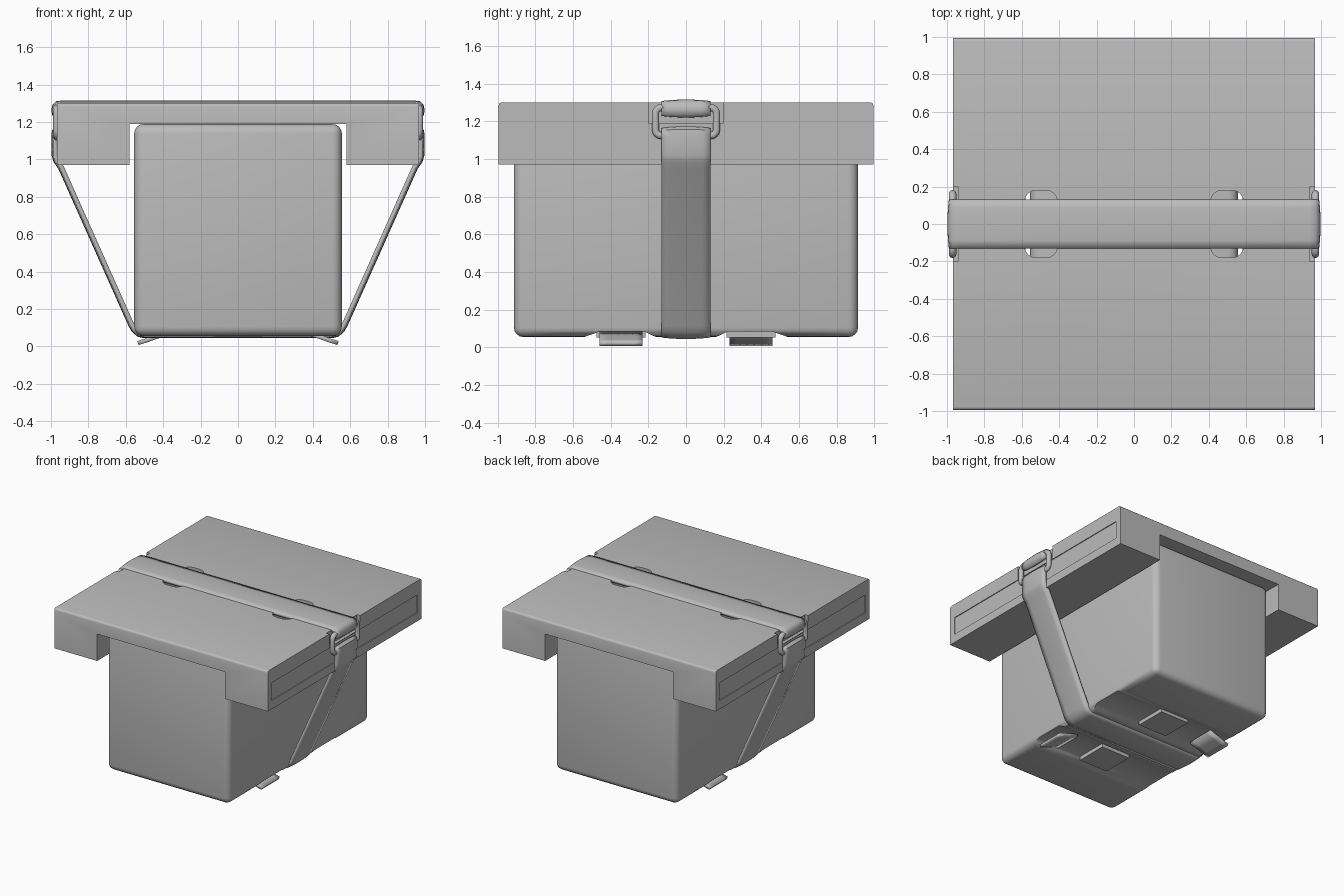
import bpy, bmesh, math
from mathutils import Vector, Matrix

if "Cube" in bpy.data.objects:
    bpy.data.objects.remove(bpy.data.objects["Cube"], do_unlink=True)

grey = bpy.data.materials.new("plain_grey")
grey.use_nodes = True
COLOUR = (0.5, 0.5, 0.5, 1)
grey.diffuse_color = COLOUR
grey.node_tree.nodes["Principled BSDF"].inputs["Base Color"].default_value = COLOUR


def finish(name, bm):
    bmesh.ops.recalc_face_normals(bm, faces=bm.faces[:])
    mesh = bpy.data.meshes.new(name)
    bm.to_mesh(mesh)
    bm.free()
    mesh.materials.append(grey)
    obj = bpy.data.objects.new(name, mesh)
    bpy.context.collection.objects.link(obj)
    return obj


def select(obj):
    bpy.ops.object.select_all(action="DESELECT")
    obj.select_set(True)
    bpy.context.view_layer.objects.active = obj


def smooth(obj, angle=40):
    select(obj)
    bpy.ops.object.shade_smooth_by_angle(angle=math.radians(angle))


def block(name, lo, hi, bevel=0, segments=3, pick=lambda e: True):
    """Box between two corners, with chosen edges rounded."""
    lo, hi = Vector(lo), Vector(hi)
    bm = bmesh.new()
    bmesh.ops.create_cube(bm, size=1, matrix=Matrix.Translation((lo + hi) / 2)
                          @ Matrix.Diagonal((*(hi - lo), 1)))
    if bevel:
        bmesh.ops.bevel(bm, geom=[e for e in bm.edges if pick(e)], offset=bevel,
                        segments=segments, profile=0.5, affect="EDGES")
    return finish(name, bm)


def prism(name, outline, axis, lo, hi):
    """Extrude a flat outline along x (outline is y, z) or y (outline is x, z)."""
    place = (lambda p, d: (d, *p)) if axis == "x" else (lambda p, d: (p[0], d, p[1]))
    bm = bmesh.new()
    face = bm.faces.new([bm.verts.new(place(p, lo)) for p in outline])
    new = bmesh.ops.extrude_face_region(bm, geom=[face])["geom"]
    shift = Vector(place((0, 0), hi - lo))
    bmesh.ops.translate(bm, vec=shift, verts=[g for g in new if isinstance(g, bmesh.types.BMVert)])
    return finish(name, bm)


def cut(target, cutter):
    mod = target.modifiers.new("cut", "BOOLEAN")
    mod.operation, mod.solver, mod.object = "DIFFERENCE", "EXACT", cutter
    select(target)
    bpy.ops.object.modifier_apply(modifier=mod.name)
    bpy.data.objects.remove(cutter, do_unlink=True)


def band(name, path, y=0, half=0.13, thick=0.024, bulge=0.008):
    """Webbing swept along an x, z path, slightly domed across its width."""
    bm = bmesh.new()
    rows = []
    for i, (x, z) in enumerate(path):
        a, b = Vector(path[max(i - 1, 0)]), Vector(path[min(i + 1, len(path) - 1)])
        t = (b - a).normalized()
        row = []
        for k in range(-3, 4):
            lift = -bulge * (k / 3) ** 2
            row.append(bm.verts.new((x - t.y * lift, y + half * k / 3, z + t.x * lift)))
        rows.append(row)
    for r, s in zip(rows, rows[1:]):
        for k in range(6):
            bm.faces.new((r[k], r[k + 1], s[k + 1], s[k]))
    obj = finish(name, bm)
    mod = obj.modifiers.new("thickness", "SOLIDIFY")
    mod.thickness, mod.offset = thick, 0
    smooth(obj, 50)
    return obj


def mirrored(half_path):
    return [(-x, z) for x, z in half_path] + half_path[::-1]


# Lid with a deep rail along each side
half = [(0.967, 0.97), (0.58, 0.97), (0.58, 1.19)]
lid = prism("lid", half + [(-x, z) for x, z in half[::-1]] + [(-0.967, 1.3), (0.967, 1.3)],
            "y", -0.995, 0.995)
bm = bmesh.new()
bm.from_mesh(lid.data)
ends = [e for e in bm.edges if all(v.co.z > 1.29 for v in e.verts)
        and abs(e.verts[0].co.y - e.verts[1].co.y) < 0.01]
bmesh.ops.bevel(bm, geom=ends, offset=0.018, segments=3, profile=0.5, affect="EDGES")
bm.to_mesh(lid.data)
bm.free()

for s in (-1, 1):
    def span(a, b):
        return min(a * s, b * s), max(a * s, b * s)
    # Buckle notch in the lid edge
    a, b = span(0.94, 1.1)
    cut(lid, block("notch", (a, -0.2, 1.19), (b, 0.2, 1.4)))
    # Shallow recessed side panel
    a, b = span(0.96, 1.1)
    cut(lid, block("panel", (a, -0.945, 1.04), (b, 0.945, 1.185)))
    # Rounded slot under the top strap
    a, b = span(0.41, 0.585)
    cut(lid, block("slot", (a, -0.18, 1.1), (b, 0.18, 1.4), 0.06, 4,
                   lambda e: abs(e.verts[0].co.z - e.verts[1].co.z) > 0.1))
smooth(lid, 35)

# Rounded body with two channels across its underside
body = block("body", (-0.555, -0.913, 0.055), (0.555, 0.913, 1.189), 0.05, 4)
for s in (-1, 1):
    cut(body, prism("channel", [(s * 0.15, 0.03), (s * 0.16, 0.055), (s * 0.22, 0.083),
                                (s * 0.46, 0.083), (s * 0.54, 0.055), (s * 0.55, 0.03)],
                    "x", -0.8, 0.8))
smooth(body, 40)

# Strap over the lid, curled around the upper ring bars
band("top_strap", mirrored([(0.957, 1.238), (0.97, 1.232), (0.982, 1.24), (0.986, 1.262),
                            (0.982, 1.285), (0.968, 1.3), (0.94, 1.303), (0.57, 1.303)]))

# Strap slung beneath the body, hung from the lower ring bars
sling = [(0.952, 1.13), (0.957, 1.15), (0.97, 1.16), (0.984, 1.15), (0.986, 1.12),
         (0.984, 1.02), (0.975, 0.99), (0.95, 0.955), (0.575, 0.115), (0.558, 0.085),
         (0.53, 0.062), (0.5, 0.056)]
band("sling_strap", mirrored(sling)[::-1])

for s, side in ((1, "left"), (-1, "right")):
    # Wire ring joining the two straps
    points = []
    for cy, cz, start in ((0.13, 1.24, 0), (-0.13, 1.24, 90), (-0.13, 1.155, 180), (0.13, 1.155, 270)):
        for step in range(5):
            a = math.radians(start + step * 22.5)
            points.append((s * 0.97, cy + 0.032 * math.cos(a), cz + 0.032 * math.sin(a)))
    curve = bpy.data.curves.new(side + "_ring", "CURVE")
    curve.dimensions = "3D"
    curve.bevel_depth, curve.bevel_resolution = 0.02, 3
    line = curve.splines.new("POLY")
    line.points.add(len(points) - 1)
    for p, co in zip(line.points, points):
        p.co = (*co, 1)
    line.use_cyclic_u = True
    curve.materials.append(grey)
    ring = bpy.data.objects.new(side + "_ring", curve)
    bpy.context.collection.objects.link(ring)

    # Pull tab and flat bridge lying in each underside channel
    band(side + "_pull_tab", [(s * 0.36, 0.075), (s * 0.44, 0.05), (s * 0.49, 0.032),
                              (s * 0.535, 0.018)], -s * 0.345, 0.115, 0.022, 0)
    block(side + "_bridge", (-0.13, -s * 0.345 - 0.13, 0.052), (0.13, -s * 0.345 + 0.13, 0.09))
